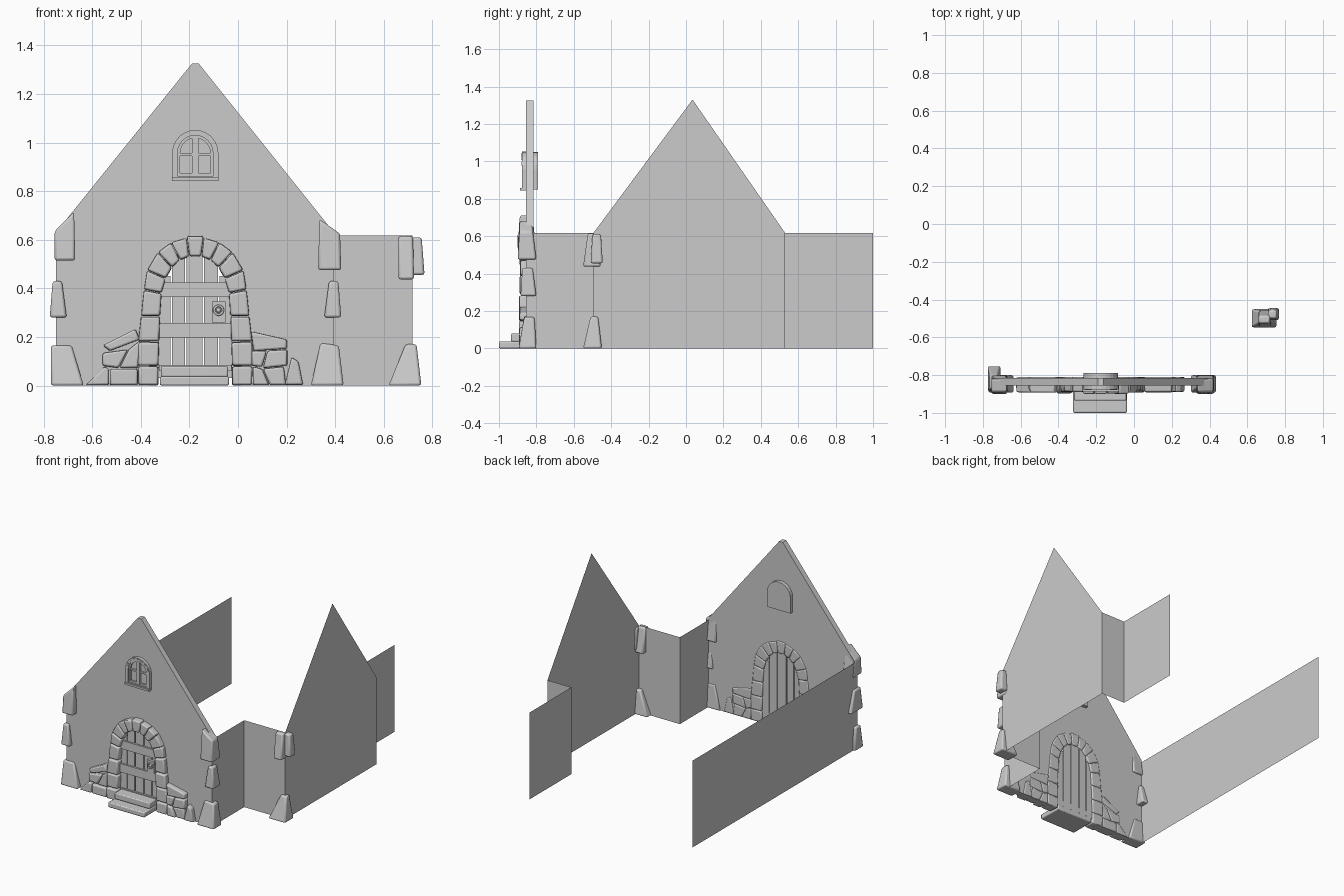
import bpy, bmesh, math, random
from mathutils import Vector

if "Cube" in bpy.data.objects:
    bpy.data.objects.remove(bpy.data.objects["Cube"])

random.seed(4)
CX = -0.176          # centre line of the front gable


def finish(bm, name, bevel=0.0):
    bmesh.ops.recalc_face_normals(bm, faces=bm.faces)
    me = bpy.data.meshes.new(name)
    bm.to_mesh(me)
    bm.free()
    ob = bpy.data.objects.new(name, me)
    bpy.context.collection.objects.link(ob)
    if bevel:
        m = ob.modifiers.new("soft_edges", 'BEVEL')
        m.width, m.segments, m.limit_method = bevel, 2, 'ANGLE'
        for p in me.polygons:
            p.use_smooth = True
        bpy.context.view_layer.objects.active = ob
        ob.select_set(True)
        bpy.ops.object.shade_smooth_by_angle(angle=math.radians(40))
        ob.select_set(False)
    return ob


def prism(name, pts, y0, y1, bevel=0.0, shrink=1.0):
    """Extrude an x-z outline from front y0 to back y1; shrink scales the front."""
    bm = bmesh.new()
    c = sum((Vector(p) for p in pts), Vector((0, 0))) / len(pts)
    rings = []
    for y, s in ((y0, shrink), (y1, 1.0)):
        rings.append([bm.verts.new((c.x + (p[0] - c.x) * s, y, c.y + (p[1] - c.y) * s)) for p in pts])
    a, b = rings
    n = len(pts)
    bm.faces.new(a)
    bm.faces.new(b[::-1])
    for i in range(n):
        bm.faces.new((a[i], b[i], b[(i + 1) % n], a[(i + 1) % n]))
    return finish(bm, name, bevel)


def box(name, x0, x1, y0, y1, z0, z1, bevel=0.0):
    return prism(name, [(x0, z0), (x1, z0), (x1, z1), (x0, z1)], y0, y1, bevel)


def sheet(name, pts):
    bm = bmesh.new()
    bm.faces.new([bm.verts.new(p) for p in pts])
    return finish(bm, name)


def arch(w, z0, zs, h, n=12):
    """Arched outline: half width w, base z0, spring line zs, rise h."""
    return [(CX - w, z0), (CX + w, z0)] + [
        (CX + w * math.cos(math.pi * i / n), zs + h * math.sin(math.pi * i / n)) for i in range(n + 1)]


def ring(name, outer, inner, y0, y1):
    """Closed frame between two outlines with equal point counts."""
    bm = bmesh.new()
    loops = [[bm.verts.new((x, y, z)) for x, z in o]
             for o, y in ((outer, y0), (inner, y0), (inner, y1), (outer, y1))]
    n = len(outer)
    for k in range(4):
        a, b = loops[k], loops[(k + 1) % 4]
        for i in range(n):
            j = (i + 1) % n
            bm.faces.new((a[i], a[j], b[j], b[i]))
    return finish(bm, name)


# Front gable slab with a door notch
notch = [(-0.19, 0), (-0.18, 0.40), (-0.13, 0.51), (0, 0.57), (0.13, 0.51), (0.18, 0.40), (0.19, 0)]
prism("front_gable", [(-0.75, 0), (-0.75, 0.63), (-0.19, 1.325), (-0.161, 1.325), (0.395, 0.63), (0.395, 0)]
      + [(CX + x, z) for x, z in notch[::-1]], -0.855, -0.815)

# Thin side walls
H = 0.617
path = {"left_wall": ((-0.75, -0.82), (-0.75, 1)), "inner_side_wall": ((0.395, -0.82), (0.395, -0.495)),
        "front_return_wall": ((0.395, -0.495), (0.718, -0.495)),
        "back_return_wall": ((0.718, 0.53), (0.53, 0.53)), "back_side_wall": ((0.53, 0.53), (0.53, 1))}
for name, (a, b) in path.items():
    sheet(name, [(*a, 0), (*b, 0), (*b, H), (*a, H)])
sheet("right_gable", [(0.718, -0.495, 0), (0.718, 0.53, 0), (0.718, 0.53, H),
                      (0.718, 0.035, 1.33), (0.718, -0.495, H)])

# Door arch stones, mirrored about the gable centre
inner = [(.15, 0), (.15, .08), (.147, .18), (.143, .285), (.137, .38), (.12, .44), (.095, .485), (.062, .515), (.025, .53)]
outer = [(.235, 0), (.238, .08), (.237, .18), (.225, .285), (.213, .395), (.20, .475), (.155, .55), (.10, .59), (.035, .61)]
for s in (1, -1):
    for i in range(len(inner) - 1):
        q = [inner[i], outer[i], outer[i + 1], inner[i + 1]]
        prism("arch_stone", [(CX + s * x, z) for x, z in q], -0.885 - random.uniform(0, .015), -0.81, 0.008, 0.93)
prism("keystone", [(CX - .025, .53), (CX + .025, .53), (CX + .036, .617), (CX - .036, .617)], -0.9, -0.81, 0.008, 0.93)

# Rubble stones either side of the door
rubble = [
    [(-.56, .165), (-.42, .235), (-.40, .19), (-.53, .14)],
    [(-.63, 0), (-.55, .08), (-.53, .07), (-.53, 0)],
    [(-.53, 0), (-.53, .07), (-.41, .07), (-.41, 0)],
    [(-.56, .08), (-.56, .135), (-.45, .15), (-.49, .07)],
    [(-.49, .07), (-.45, .15), (-.40, .19), (-.41, .07)],
    [(.06, .14), (.05, .225), (.205, .19), (.205, .15)],
    [(.055, .08), (.055, .145), (.12, .145), (.10, .075)],
    [(.12, .145), (.205, .15), (.205, .08), (.10, .07)],
    [(.06, 0), (.06, .08), (.10, .07), (.13, 0)],
    [(.13, 0), (.10, .07), (.19, .08), (.20, 0)],
    [(.19, 0), (.22, .12), (.25, .10), (.27, 0)]]
for q in rubble:
    prism("rubble_stone", q, -0.88 - random.uniform(0, .015), -0.81, 0.008, 0.93)


def quoin(x0, x1, y0, y1, z0, z1, tx=(0, 0), ty=(0, 0), slope=0.0):
    """Corner stone: top edges move inward by tx / ty, top tilts in x by slope."""
    bm = bmesh.new()
    bmesh.ops.create_cube(bm, size=1)
    for v in bm.verts:
        i, j, top = v.co.x > 0, v.co.y > 0, v.co.z > 0
        x, y = (x0, x1)[i], (y0, y1)[j]
        if top:
            x += (tx[0], -tx[1])[i]
            y += (ty[0], -ty[1])[j]
        z = z1 + (slope * (1 if i else -1)) if top else z0
        v.co = (x, y, z)
    return finish(bm, "corner_stone", 0.01)


# Corner stones: front left, front right, side corner
quoin(-.77, -.635, -.895, -.80, 0, .165, (0, .05), (.03, .01))
quoin(-.775, -.705, -.885, -.75, .28, .43, (.012, .02), (.01, .05))
quoin(-.755, -.67, -.90, -.80, .515, .675, (0, .005), (.01, .02), .04)
quoin(.30, .435, -.895, -.80, 0, .17, (.04, .02), (.03, .01), -.005)
quoin(.355, .425, -.885, -.80, .28, .43, (.02, .012), (.01, .02))
quoin(.33, .425, -.90, -.80, .475, .655, (.005, .005), (.01, .02), -.03)
quoin(.62, .755, -.55, -.45, 0, .17, (.07, .02), (.04, .02))
quoin(.66, .725, -.55, -.455, .437, .615, (0, .005), (.025, .03))
quoin(.71, .768, -.51, -.445, .455, .61, (0, .012), (.01, .01))

# Door planks and cross bars
edges = [-.33, -.275, -.215, -.143, -.08, -.022]
for i, h in enumerate((.45, .53, .55, .53, .45)):
    box("door_plank", edges[i] + .003, edges[i + 1] - .003, -.85, -.82, .03, h)
for z0, z1 in ((.365, .425), (.198, .258), (.06, .085)):
    box("door_bar", -.325, -.027, -.862, -.845, z0, z1)

# Lock plate and ring handle
box("lock_plate", -.107, -.052, -.868, -.845, .26, .345)
bpy.ops.mesh.primitive_torus_add(major_radius=.018, minor_radius=.005, major_segments=20, minor_segments=8,
                                 location=(-.08, -.872, .31), rotation=(math.pi / 2, 0, 0))
bpy.context.object.name = "ring_handle"
bpy.ops.object.shade_smooth()
bpy.ops.mesh.primitive_uv_sphere_add(segments=12, ring_count=8, radius=.01, location=(-.08, -.868, .31))
bpy.context.object.name = "lock_knob"

# Door steps
box("lower_step", -.322, -.037, -1.0, -.82, 0, .037, .007)
box("upper_step", -.318, -.041, -.935, -.82, .035, .08, .007)

# Arched window: body, frame, inner casing, bars, sill
prism("window_body", arch(.092, .85, .957, .093), -.858, -.79)
ring("window_frame", arch(.095, .848, .957, .095), arch(.073, .862, .957, .073), -.877, -.85)
ring("window_casing", arch(.073, .862, .957, .073), arch(.062, .874, .957, .062), -.87, -.85)
box("window_mullion", CX - .013, CX + .013, -.872, -.85, .865, 1.023)
box("window_crossbar", CX - .066, CX + .066, -.868, -.85, .945, .957)
box("window_sill", CX - .096, CX + .096, -.888, -.85, .843, .857)
for k in range(1, 8):      # small raised blocks around the arch
    a = math.pi * k / 8
    q = [(CX + r * math.cos(a + d), .957 + r * math.sin(a + d))
         for r, d in ((.08, -.12), (.088, -.12), (.088, .12), (.08, .12))]
    prism("window_arch_block", q, -.88, -.87)
